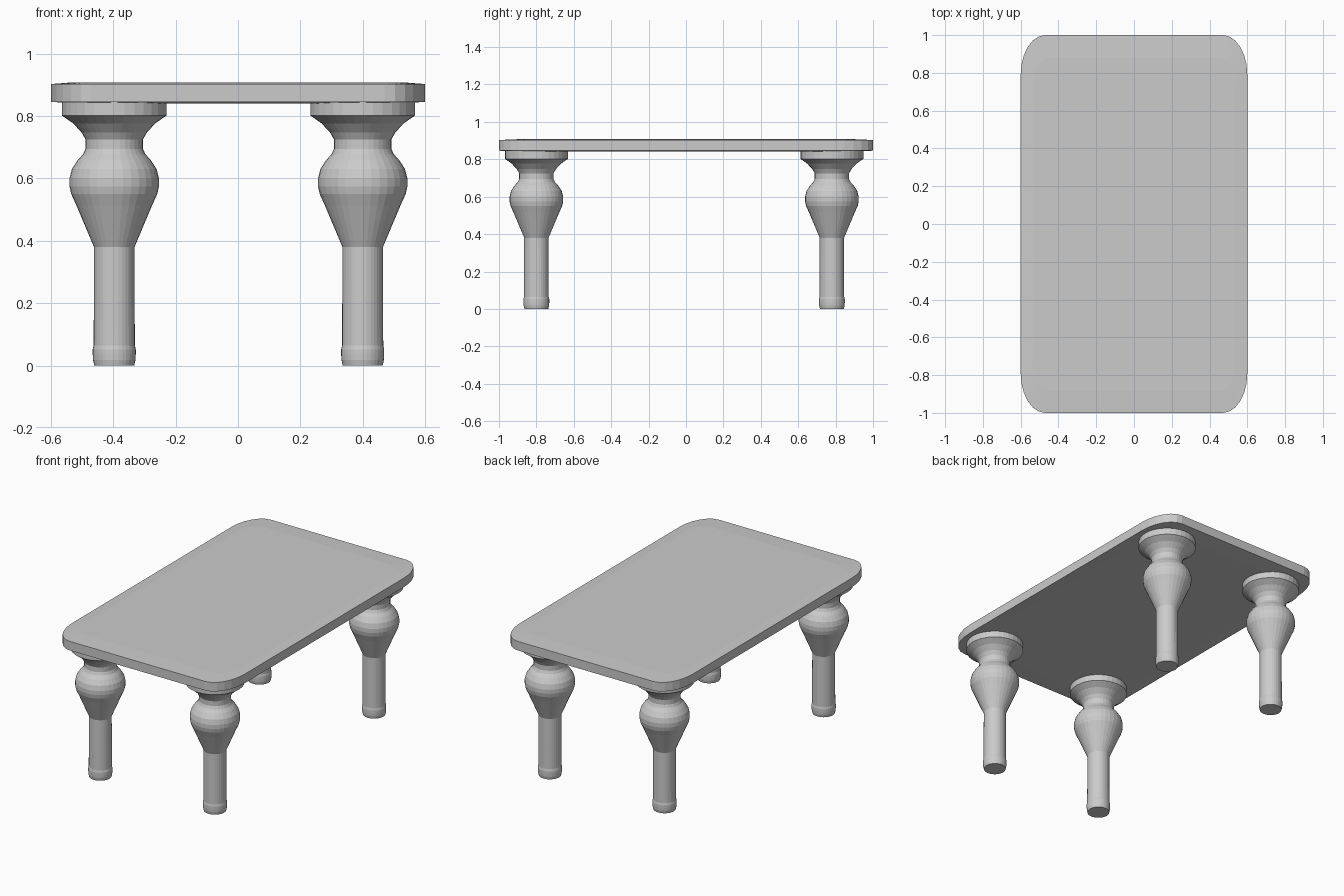
import bpy, bmesh
from math import sin, cos, pi

if "Cube" in bpy.data.objects:
    bpy.data.objects.remove(bpy.data.objects["Cube"])

SIDES = 32
# (radius, height) from the floor up
LEG_PROFILE = [(0.064, 0.0), (0.068, 0.018), (0.069, 0.035), (0.069, 0.052), (0.066, 0.065),
               (0.065, 0.38), (0.122, 0.515), (0.138, 0.55), (0.1435, 0.575), (0.1435, 0.60),
               (0.136, 0.63), (0.118, 0.658), (0.10, 0.678), (0.092, 0.695), (0.092, 0.725),
               (0.105, 0.748), (0.132, 0.777), (0.168, 0.802), (0.168, 0.845)]


def loft(name, rings, location=(0, 0, 0)):
    """Join equal-length rings of points with quads and cap both ends."""
    bm = bmesh.new()
    loops = [[bm.verts.new(p) for p in ring] for ring in rings]
    n = len(loops[0])
    for a, b in zip(loops, loops[1:]):
        for i in range(n):
            j = (i + 1) % n
            bm.faces.new((a[i], a[j], b[j], b[i]))
    bm.faces.new(loops[0][::-1])
    bm.faces.new(loops[-1])
    mesh = bpy.data.meshes.new(name)
    bm.to_mesh(mesh)
    bm.free()
    obj = bpy.data.objects.new(name, mesh)
    obj.location = location
    bpy.context.collection.objects.link(obj)
    return obj


def circle(r, z):
    return [(r * cos(2 * pi * i / SIDES), r * sin(2 * pi * i / SIDES), z) for i in range(SIDES)]


def rounded_rect(hx, hy, rx, ry, z, seg=6):
    """Rectangle outline with elliptical corners."""
    pts = []
    for k, (sx, sy) in enumerate([(1, 1), (-1, 1), (-1, -1), (1, -1)]):
        for i in range(seg + 1):
            a = (k + i / seg) * pi / 2
            pts.append((sx * (hx - rx) + rx * cos(a), sy * (hy - ry) + ry * sin(a), z))
    return pts


# Tabletop: slab with a very shallow crown above and below
outer = (0.6, 1.0, 0.13, 0.21)
inner = (0.535, 0.885, 0.09, 0.15)
loft("tabletop", [rounded_rect(*inner, 0.841), rounded_rect(*outer, 0.846),
                  rounded_rect(*outer, 0.903), rounded_rect(*inner, 0.908)])

# Four turned legs
for depth, y in (("front", -0.80), ("back", 0.78)):
    for side, x in (("left", -0.397), ("right", 0.40)):
        loft(f"{depth}_{side}_leg", [circle(r, z) for r, z in LEG_PROFILE], (x, y, 0))
